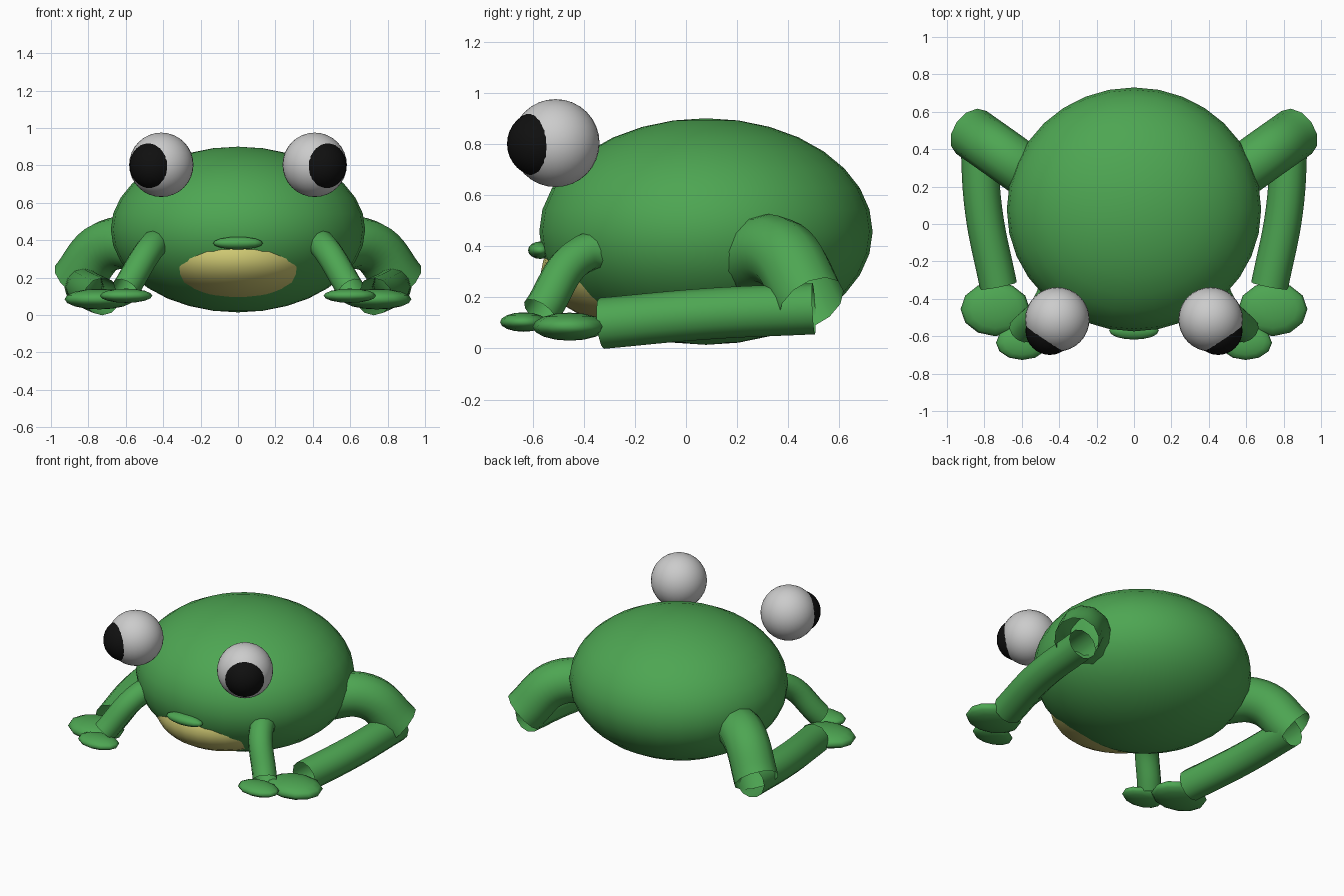
import bpy
from mathutils import Vector

if "Cube" in bpy.data.objects:
    bpy.data.objects.remove(bpy.data.objects["Cube"])


def material(name, rgb):
    m = bpy.data.materials.new(name)
    m.diffuse_color = (*rgb, 1)
    m.use_nodes = True
    m.node_tree.nodes["Principled BSDF"].inputs["Base Color"].default_value = m.diffuse_color
    return m


green = material("skin_green", (0.075, 0.38, 0.085))
yellow = material("belly_yellow", (0.62, 0.58, 0.17))
black = material("pupil_black", (0.005, 0.005, 0.005))


def ellipsoid(name, loc, radii, mat=None, seg=32, rings=16):
    bpy.ops.mesh.primitive_uv_sphere_add(segments=seg, ring_count=rings, radius=1, location=loc)
    ob = bpy.context.object
    ob.name = name
    ob.scale = radii
    bpy.ops.object.transform_apply(location=False, rotation=False, scale=True)
    bpy.ops.object.shade_smooth()
    if mat:
        ob.data.materials.append(mat)
    return ob


def tube(name, pts, radius, mat, side):
    """Open-ended tube swept along a smooth path."""
    cu = bpy.data.curves.new(name, 'CURVE')
    cu.dimensions = '3D'
    cu.resolution_u = 8
    cu.bevel_depth = radius
    cu.bevel_resolution = 4
    sp = cu.splines.new('BEZIER')
    sp.bezier_points.add(len(pts) - 1)
    for bp, p in zip(sp.bezier_points, pts):
        bp.co = Vector((p[0] * side, p[1], p[2]))
        bp.handle_left_type = bp.handle_right_type = 'AUTO'
    tmp = bpy.data.objects.new(name + "_path", cu)
    bpy.context.collection.objects.link(tmp)
    bpy.context.view_layer.update()
    dg = bpy.context.evaluated_depsgraph_get()
    me = bpy.data.meshes.new_from_object(tmp.evaluated_get(dg))
    bpy.data.objects.remove(tmp)
    me.materials.clear()
    me.materials.append(mat)
    for p in me.polygons:
        p.use_smooth = True
    ob = bpy.data.objects.new(name, me)
    bpy.context.collection.objects.link(ob)
    return ob


# Body, belly patch and mouth
ellipsoid("body", (0, 0.078, 0.457), (0.68, 0.652, 0.443), green)
ellipsoid("belly", (0, -0.10, 0.30), (0.44, 0.467, 0.226), yellow)
ellipsoid("mouth", (0, -0.57, 0.384), (0.133, 0.048, 0.034), green, 16, 8)

for s, tag in ((1, "right"), (-1, "left")):
    # Eyes
    ellipsoid("eye_" + tag, (0.41 * s, -0.51, 0.803), (0.172,) * 3)
    ellipsoid("pupil_" + tag, (0.45 * s, -0.57, 0.80), (0.13,) * 3, black)
    # Hind legs: bent thigh, shin running forward, flat foot
    tube("thigh_" + tag, [(0.45, 0.19, 0.35), (0.70, 0.37, 0.37), (0.87, 0.49, 0.175)],
         0.14, green, s)
    tube("shin_" + tag, [(0.83, 0.50, 0.155), (0.805, 0.08, 0.135), (0.725, -0.33, 0.098)],
         0.10, green, s)
    ellipsoid("foot_" + tag, (0.742 * s, -0.455, 0.085), (0.185, 0.145, 0.055), green, 12, 8)
    # Front legs and hands
    tube("front_leg_" + tag, [(0.42, -0.28, 0.38), (0.455, -0.40, 0.37), (0.60, -0.57, 0.14)],
         0.075, green, s)
    ellipsoid("hand_" + tag, (0.598 * s, -0.635, 0.103), (0.14, 0.092, 0.038), green, 12, 8)
